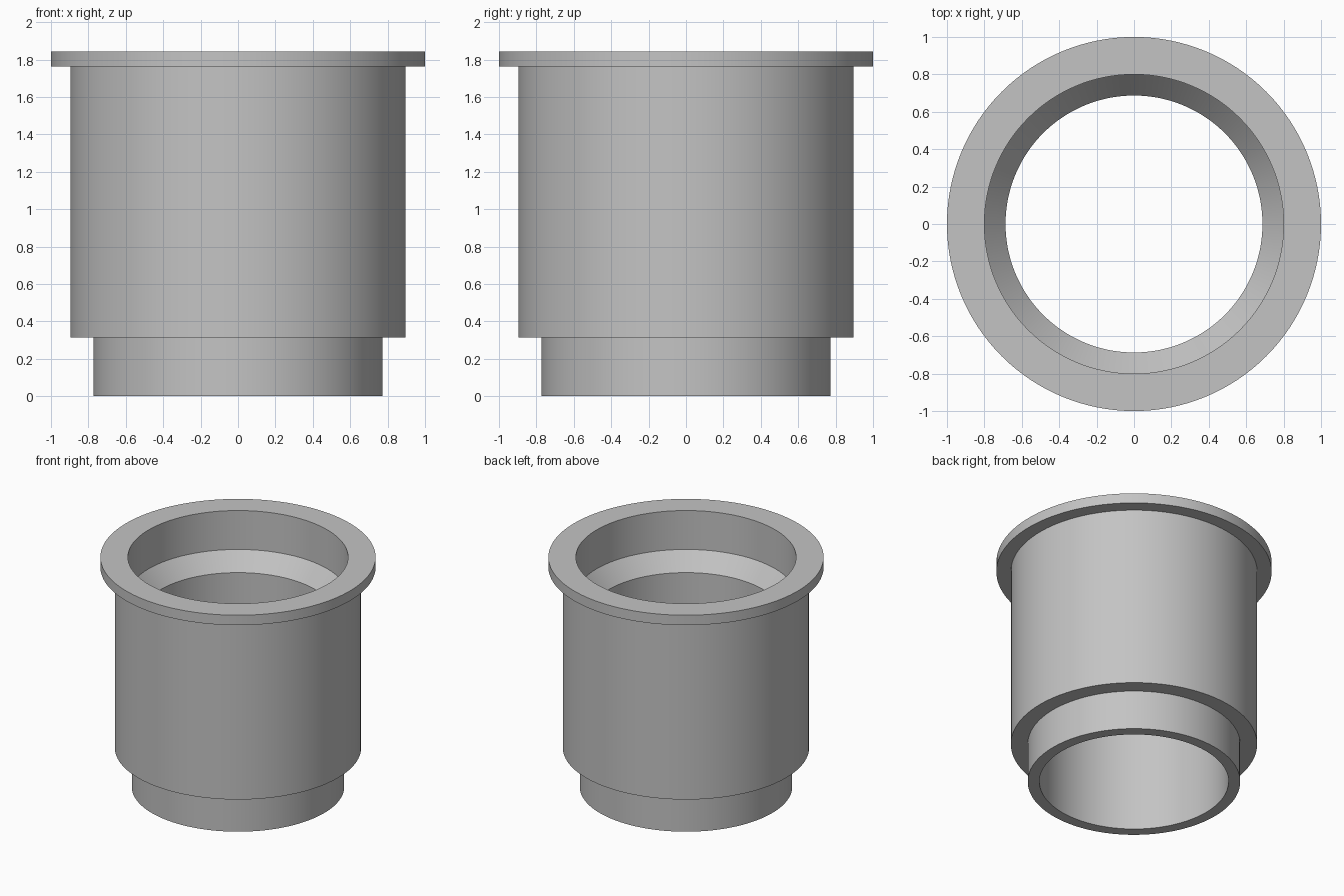
import bpy
import bmesh
import math

cube = bpy.data.objects.get("Cube")
if cube:
    bpy.data.objects.remove(cube, do_unlink=True)

# Single plain grey
grey = bpy.data.materials.new("plain_grey")
grey.use_nodes = True
colour = (0.55, 0.55, 0.55, 1.0)
grey.diffuse_color = colour
grey.node_tree.nodes["Principled BSDF"].inputs["Base Color"].default_value = colour


def lathe(name, profile, steps=128):
    """Revolve a closed (radius, height) profile around z."""
    bm = bmesh.new()
    verts = [bm.verts.new((r, 0, z)) for r, z in profile]
    edges = [bm.edges.new((verts[i - 1], verts[i])) for i in range(len(verts))]
    bmesh.ops.spin(bm, geom=verts + edges, cent=(0, 0, 0), axis=(0, 0, 1),
                   angle=math.tau, steps=steps, use_merge=True)
    bmesh.ops.remove_doubles(bm, verts=bm.verts[:], dist=0.0001)
    bmesh.ops.recalc_face_normals(bm, faces=bm.faces[:])
    mesh = bpy.data.meshes.new(name)
    bm.to_mesh(mesh)
    bm.free()
    mesh.materials.append(grey)
    obj = bpy.data.objects.new(name, mesh)
    bpy.context.collection.objects.link(obj)
    bpy.ops.object.select_all(action="DESELECT")
    obj.select_set(True)
    bpy.context.view_layer.objects.active = obj
    bpy.ops.object.shade_smooth_by_angle(angle=math.radians(30))
    return obj


# Outer wall: neck, shoulder, body, flange
outer = [(0.772, 0), (0.772, 0.315), (0.895, 0.315), (0.895, 1.762),
         (1.0, 1.762), (1.0, 1.842)]
# Inner wall: wide upper bore, sloped seat, narrow lower bore
inner = [(0.80, 1.842), (0.80, 1.53), (0.687, 1.397), (0.687, 0)]

lathe("flanged_sleeve", outer + inner)
